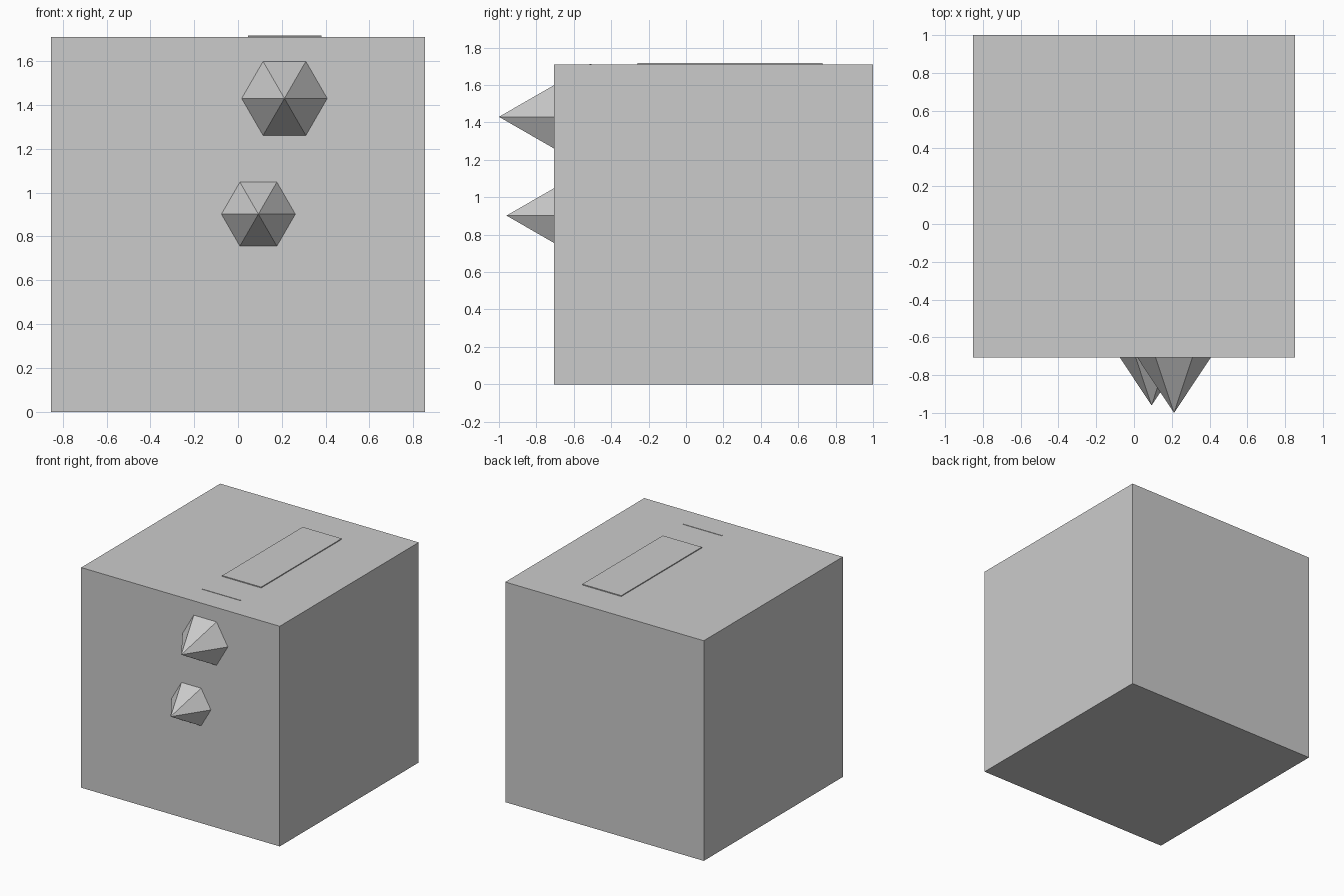
import bpy, bmesh, math
from mathutils import Matrix, Vector

if "Cube" in bpy.data.objects:
    bpy.data.objects.remove(bpy.data.objects["Cube"])


def finish(name, bm):
    mesh = bpy.data.meshes.new(name)
    bm.to_mesh(mesh)
    bm.free()
    ob = bpy.data.objects.new(name, mesh)
    bpy.context.collection.objects.link(ob)
    return ob


def add_box(bm, lo, hi, inward=False):
    lo, hi = Vector(lo), Vector(hi)
    size = hi - lo
    mat = Matrix.Translation((lo + hi) / 2) @ Matrix.Diagonal((*size, 1))
    verts = bmesh.ops.create_cube(bm, size=1, matrix=mat)["verts"]
    if inward:
        faces = list({f for v in verts for f in v.link_faces})
        bmesh.ops.reverse_faces(bm, faces=faces)


def box(name, lo, hi):
    bm = bmesh.new()
    add_box(bm, lo, hi)
    return finish(name, bm)


# Hollow body: outer cube, inner cavity reaching almost to the back
bm = bmesh.new()
add_box(bm, (-0.853, -0.706, 0), (0.853, 1.0, 1.71))
add_box(bm, (-0.77, -0.625, 0.08), (0.77, 0.999, 1.63), inward=True)
finish("body", bm)

# Low raised panel and thin strip on the top
box("top_panel", (0.045, -0.258, 1.70), (0.38, 0.73, 1.717))
box("top_strip", (0.045, -0.515, 1.70), (0.38, -0.504, 1.713))


def spike(name, x, z, tip_y, base_y=-0.69):
    """Six-sided pyramid pointing to the front, base sunk into the wall."""
    depth = base_y - tip_y
    bm = bmesh.new()
    bmesh.ops.create_cone(
        bm, cap_ends=True, segments=6, radius1=depth * 0.664, radius2=0,
        depth=depth,
        matrix=Matrix.Translation((x, (base_y + tip_y) / 2, z))
        @ Matrix.Rotation(math.radians(90), 4, "X")
        @ Matrix.Rotation(math.radians(30), 4, "Z"))
    # Turn so that two corners lie on the horizontal axis
    far = max(bm.verts, key=lambda v: v.co.x)
    if abs(far.co.z - z) > 0.01:
        bmesh.ops.rotate(bm, verts=bm.verts, cent=(x, 0, z),
                         matrix=Matrix.Rotation(math.radians(30), 3, "Y"))
    bmesh.ops.remove_doubles(bm, verts=bm.verts, dist=1e-5)
    bmesh.ops.recalc_face_normals(bm, faces=bm.faces)
    return finish(name, bm)


# Two front knobs
spike("upper_knob", 0.212, 1.43, -1.0)
spike("lower_knob", 0.093, 0.902, -0.96)
